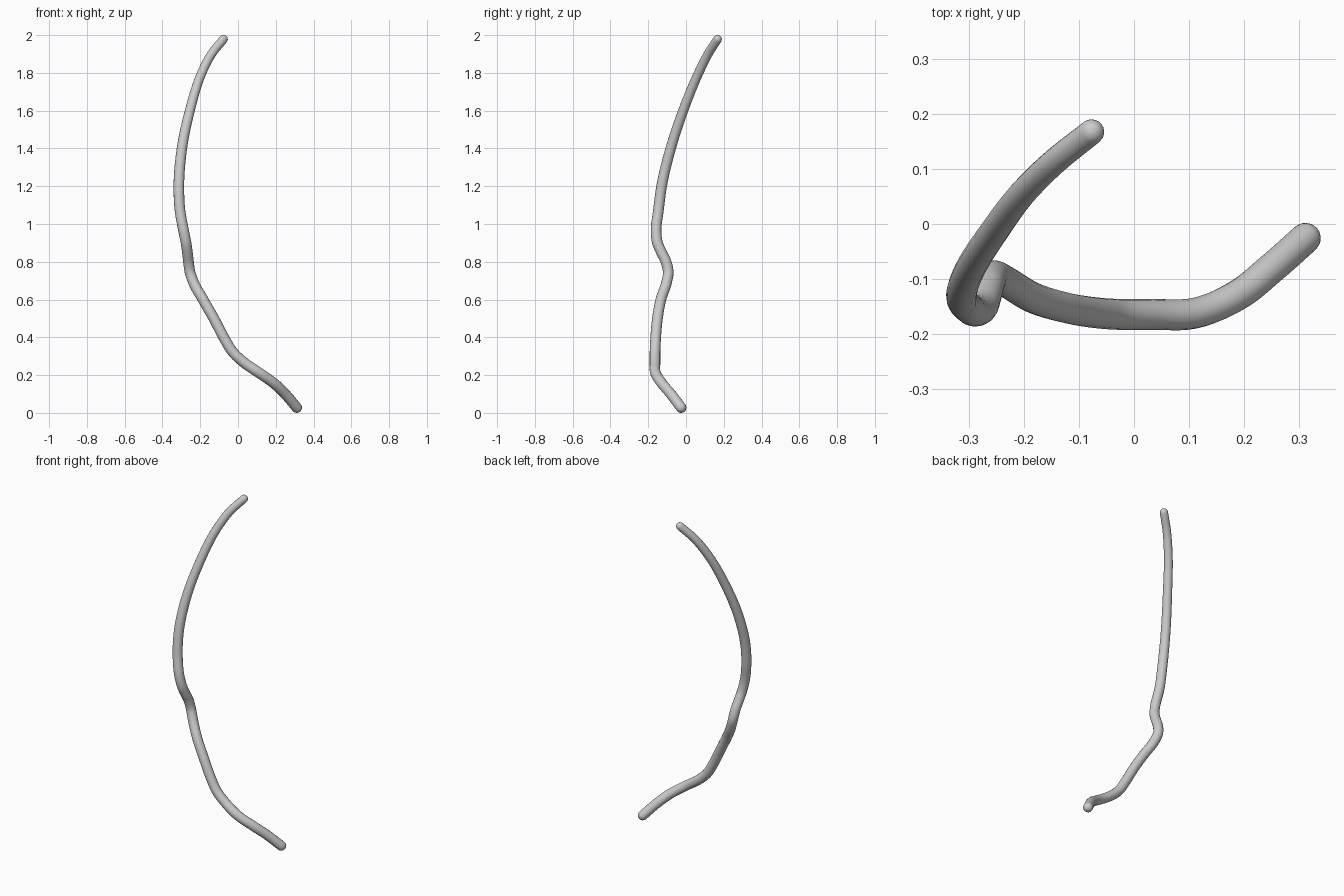
import bpy, math
from mathutils import Vector

if "Cube" in bpy.data.objects:
    bpy.data.objects.remove(bpy.data.objects["Cube"])

# Centreline of the bent rod: x, y, z
PATH = [Vector(p) for p in [
    (0.311, -0.026, 0.028), (0.25, -0.08, 0.10), (0.19, -0.128, 0.157),
    (0.11, -0.162, 0.213), (0.03, -0.164, 0.268), (-0.03, -0.164, 0.325),
    (-0.07, -0.161, 0.39), (-0.128, -0.151, 0.50), (-0.185, -0.133, 0.60),
    (-0.235, -0.103, 0.69), (-0.254, -0.094, 0.745), (-0.262, -0.106, 0.80),
    (-0.268, -0.13, 0.85), (-0.275, -0.151, 0.90), (-0.285, -0.158, 0.95),
    (-0.308, -0.145, 1.08), (-0.313, -0.129, 1.20), (-0.297, -0.081, 1.40),
    (-0.255, -0.015, 1.60), (-0.192, 0.067, 1.80), (-0.14, 0.117, 1.90),
    (-0.077, 0.167, 1.978)]]
R_BOTTOM, R_TOP = 0.028, 0.023
STEPS = 6


def smooth_path(pts):
    """Centripetal-like spline through the points."""
    ext = [2 * pts[0] - pts[1]] + pts + [2 * pts[-1] - pts[-2]]
    out = []
    for i in range(1, len(ext) - 2):
        p0, p1, p2, p3 = ext[i - 1:i + 3]
        d0, d1, d2 = (p1 - p0).length, (p2 - p1).length, (p3 - p2).length
        m1 = ((p1 - p0) / d0 * d1 + (p2 - p1) / d1 * d0) / (d0 + d1) * d1
        m2 = ((p2 - p1) / d1 * d2 + (p3 - p2) / d2 * d1) / (d1 + d2) * d1
        for s in range(STEPS):
            t = s / STEPS
            out.append(p1 * (2 * t**3 - 3 * t**2 + 1) + m1 * (t**3 - 2 * t**2 + t)
                       + p2 * (3 * t**2 - 2 * t**3) + m2 * (t**3 - t**2))
    return out + [pts[-1]]


def cap(centre, direction, r):
    """Hemispherical end, from the shaft outwards to the tip."""
    angles = [math.radians(a) for a in (15, 30, 45, 60, 72, 82, 88)]
    return [(centre + direction * r * math.sin(a), r * math.cos(a)) for a in angles]


line = smooth_path(PATH)
n = len(line) - 1


def radius(z):
    # full thickness below, slimming toward the top end
    return R_BOTTOM if z < 1.2 else R_BOTTOM + (R_TOP - R_BOTTOM) * ((z - 1.2) / 0.78) ** 1.5


shaft = [(p, radius(p.z)) for p in line]
start = cap(line[0], (line[0] - line[1]).normalized(), R_BOTTOM)
end = cap(line[-1], (line[-1] - line[-2]).normalized(), R_TOP)
samples = start[::-1] + shaft + end

# Bent rod with rounded ends
curve = bpy.data.curves.new("bent_rod", 'CURVE')
curve.dimensions = '3D'
curve.bevel_depth = 1.0
curve.bevel_resolution = 6
curve.use_fill_caps = True
spline = curve.splines.new('POLY')
spline.points.add(len(samples) - 1)
for pt, (co, r) in zip(spline.points, samples):
    pt.co = (*co, 1)
    pt.radius = r
spline.use_smooth = True
rod = bpy.data.objects.new("bent_rod", curve)
bpy.context.collection.objects.link(rod)

# Turn into a smooth mesh
bpy.context.view_layer.objects.active = rod
rod.select_set(True)
bpy.ops.object.convert(target='MESH')
bpy.ops.object.shade_smooth()
